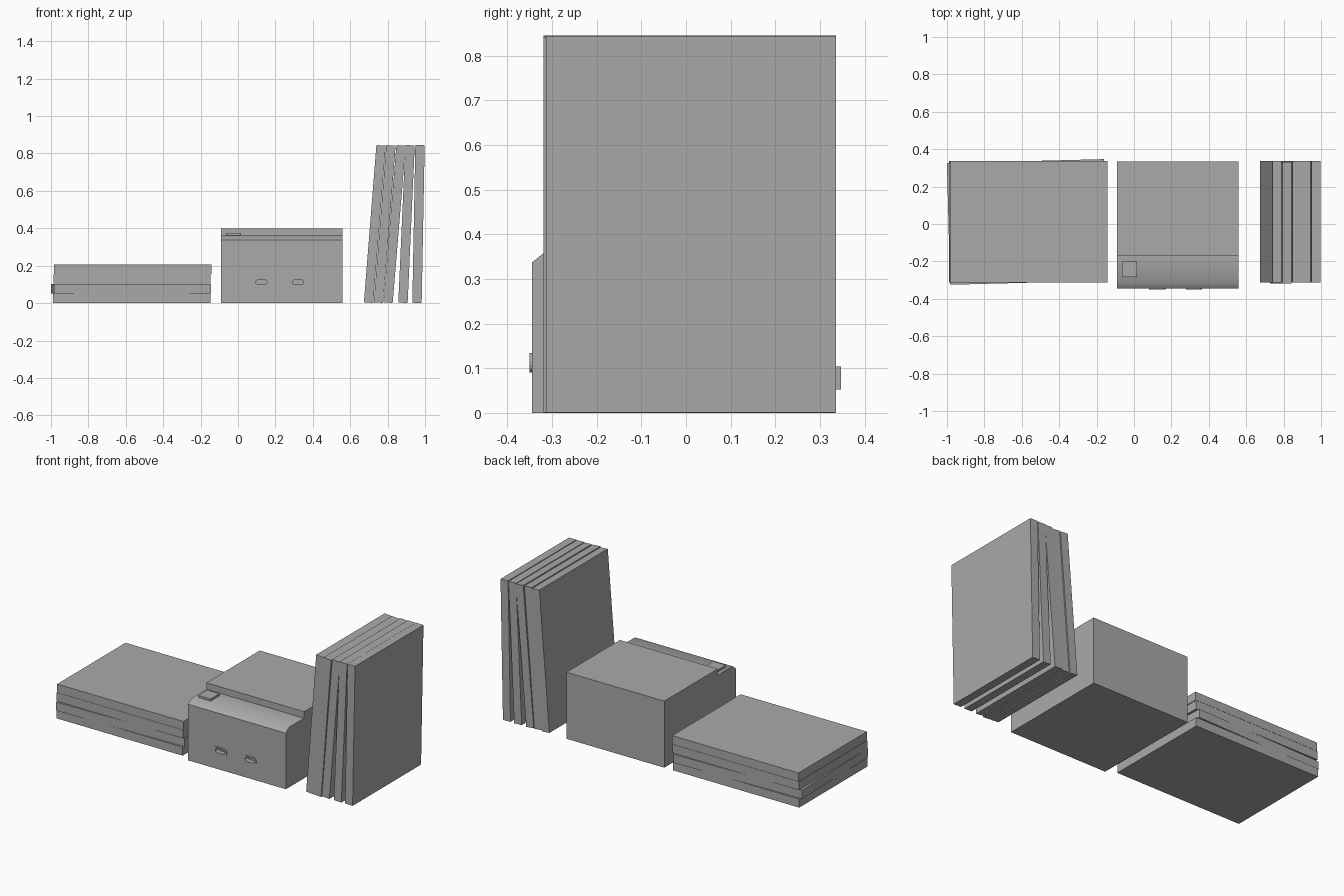
import bpy, bmesh, math
from mathutils import Matrix, Vector

cube = bpy.data.objects.get("Cube")
if cube:
    bpy.data.objects.remove(cube, do_unlink=True)

grey = bpy.data.materials.new("plain_grey")
grey.use_nodes = True
COLOUR = (0.4, 0.4, 0.4, 1)
grey.diffuse_color = COLOUR
grey.node_tree.nodes["Principled BSDF"].inputs["Base Color"].default_value = COLOUR


def finish(name, bm):
    bmesh.ops.recalc_face_normals(bm, faces=bm.faces)
    mesh = bpy.data.meshes.new(name)
    bm.to_mesh(mesh)
    bm.free()
    mesh.materials.append(grey)
    obj = bpy.data.objects.new(name, mesh)
    bpy.context.collection.objects.link(obj)
    return obj


def box(name, size, centre, angle=0, axis="Z"):
    bm = bmesh.new()
    m = Matrix.Translation(centre) @ Matrix.Rotation(angle, 4, axis) @ Matrix.Diagonal((*size, 1))
    bmesh.ops.create_cube(bm, size=1, matrix=m)
    return finish(name, bm)


def extrude(name, points, direction):
    bm = bmesh.new()
    face = bm.faces.new([bm.verts.new(p) for p in points])
    top = bmesh.ops.extrude_face_region(bm, geom=[face])["geom"]
    bmesh.ops.translate(bm, verts=[v for v in top if isinstance(v, bmesh.types.BMVert)], vec=direction)
    return finish(name, bm)


def capsule(x, z, half_w, half_h, y):
    """Outline of a rounded slot facing the front."""
    pts = []
    for i in range(16):
        a = math.pi * 2 * (i + 0.5) / 16
        side = math.copysign(half_w - half_h, math.cos(a))
        pts.append(Vector((x + side + half_h * math.cos(a), y, z + half_h * math.sin(a))))
    return pts


def cut(target, cutter):
    cutter.hide_render = True
    cutter.hide_set(True)
    mod = target.modifiers.new("slot", "BOOLEAN")
    mod.operation = "DIFFERENCE"
    mod.solver = "EXACT"
    mod.object = cutter


# Lying stack of cases, the second one slightly turned
LAYER = 0.052
for i, (x, turn) in enumerate([(-0.568, 0), (-0.572, 0.026), (-0.566, 0), (-0.563, 0)]):
    box(f"lying_case_{i + 1}", (0.84, 0.65, LAYER - 0.001),
        (x, 0.011, LAYER * (i + 0.5)), turn)

# Leaning row of cases: bottom and top centre positions
HEIGHT = 0.843
for i, (low, high) in enumerate([(0.698, 0.765), (0.751, 0.818), (0.802, 0.872),
                                 (0.882, 0.92), (0.957, 0.973)]):
    tilt = math.atan((high - low) / HEIGHT)
    box(f"leaning_case_{i + 1}", (0.05, 0.65, HEIGHT),
        ((low + high) / 2, 0.006 if i == 1 else 0.011, 0.423), tilt, "Y")

# Main unit with a sloped front lip and a step to the raised top
profile = [(-0.345, 0), (0.335, 0), (0.335, 0.4), (-0.172, 0.4), (-0.172, 0.361),
           (-0.315, 0.361), (-0.345, 0.337)]
body = extrude("main_unit", [(-0.09, y, z) for y, z in profile], (0.65, 0, 0))

# Square button on the lip
box("button", (0.082, 0.085, 0.014), (-0.024, -0.242, 0.367))

# Two front ports: raised rim, recessed slot and inner tongue
for side, x in (("right", 0.125), ("left", 0.321)):
    rim = extrude(f"{side}_port_rim", capsule(x, 0.112, 0.044, 0.022, -0.35), (0, 0.01, 0))
    slot = extrude(f"{side}_slot_cutter", capsule(x, 0.112, 0.03, 0.012, -0.36), (0, 0.04, 0))
    cut(rim, slot)
    cut(body, slot)

# Smooth only the gentle bend of the lip
bpy.ops.object.select_all(action="DESELECT")
body.select_set(True)
bpy.context.view_layer.objects.active = body
bpy.ops.object.shade_smooth_by_angle(angle=math.radians(45))
